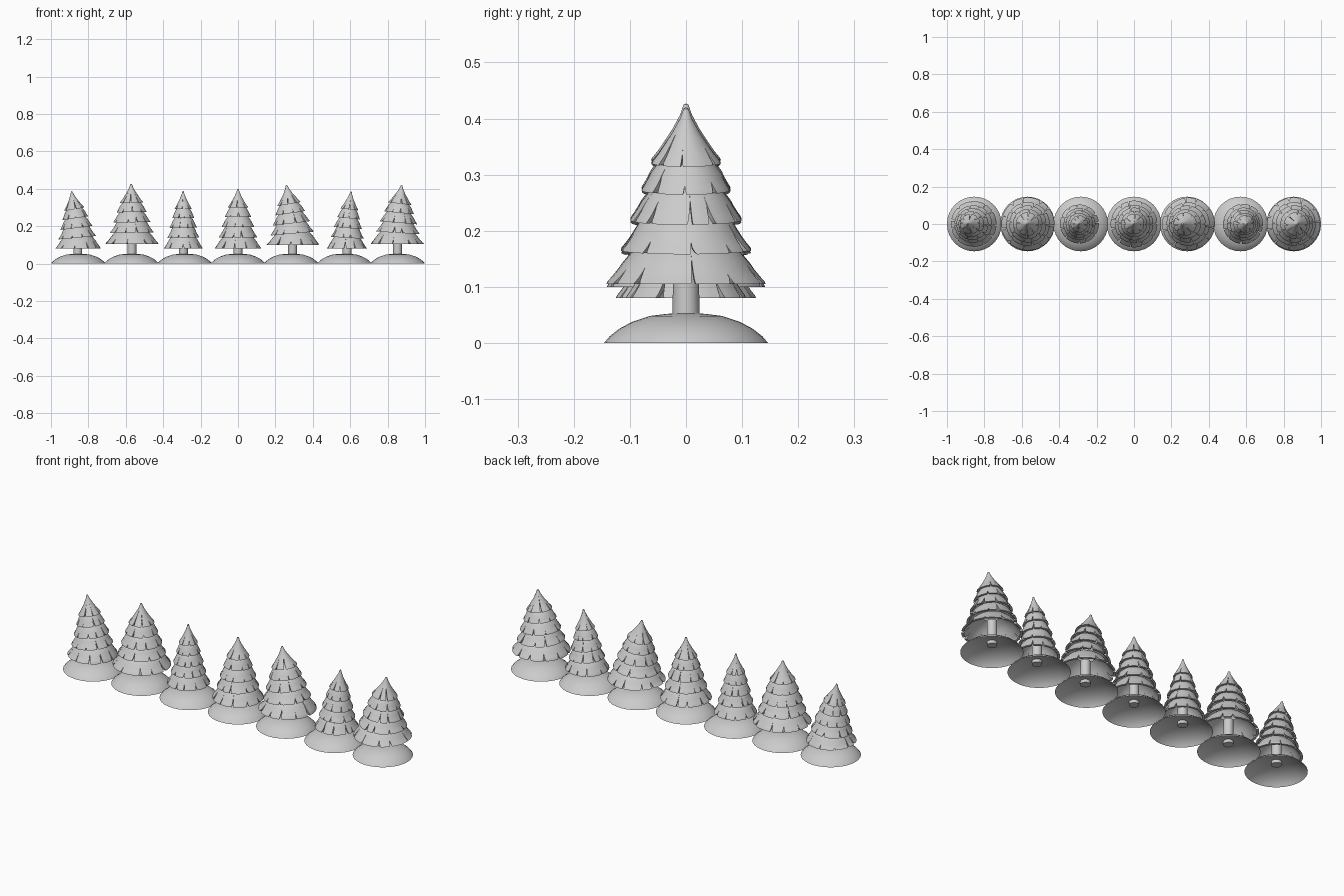
import bpy, bmesh, math, random

if "Cube" in bpy.data.objects:
    bpy.data.objects.remove(bpy.data.objects["Cube"])

random.seed(7)


def finish(bm, name):
    bmesh.ops.remove_doubles(bm, verts=bm.verts, dist=0.0003)
    bmesh.ops.recalc_face_normals(bm, faces=bm.faces)
    me = bpy.data.meshes.new(name)
    bm.to_mesh(me)
    bm.free()
    ob = bpy.data.objects.new(name, me)
    bpy.context.collection.objects.link(ob)
    bpy.ops.object.select_all(action='DESELECT')
    ob.select_set(True)
    bpy.context.view_layer.objects.active = ob
    bpy.ops.object.shade_smooth_by_angle(angle=math.radians(35))
    return ob


def lathe(name, profile, x, n=32):
    bm = bmesh.new()
    rings = [[bm.verts.new((x + r * math.cos(2 * math.pi * k / n),
                            r * math.sin(2 * math.pi * k / n), z))
              for k in range(n)] for r, z in profile]
    for a, b in zip(rings, rings[1:]):
        for k in range(n):
            bm.faces.new((a[k], a[(k + 1) % n], b[(k + 1) % n], b[k]))
    return finish(bm, name)


def skirt(name, profile, x, bend, slots, thick):
    """Flared ring of needles: petals parted by wedge slots cut up from the rim."""
    bm = bmesh.new()
    step = 2 * math.pi / slots
    cuts = []
    for k in range(slots):
        a = (k + random.uniform(-0.22, 0.22)) * step
        cuts.append((a, random.uniform(0.3, 0.7),
                     step * random.uniform(0.02, 0.15), step * random.uniform(0.02, 0.15)))
    rows = len(profile) - 1
    cols = 4
    for k in range(slots):
        a0, h0, _, w0 = cuts[k]
        a1, h1, w1, _ = cuts[(k + 1) % slots]
        if k == slots - 1:
            a1 += 2 * math.pi
        outer, inner = [], []
        for i, (r, z) in enumerate(profile):
            t = i / rows
            left = a0 + w0 * max(0, (t - h0) / (1 - h0))
            right = a1 - w1 * max(0, (t - h1) / (1 - h1))
            for grid, rr, zz in ((outer, r, z),
                                 (inner, max(r - thick, 0), z - thick * 0.4 * (1 - t))):
                line = []
                for j in range(cols + 1):
                    a = left + (right - left) * j / cols
                    line.append(bm.verts.new(bend(x, rr * math.cos(a), rr * math.sin(a), zz)))
                grid.append(line)
        for i in range(rows):
            for j in range(cols):
                for g in (outer, inner):
                    bm.faces.new((g[i][j], g[i + 1][j], g[i + 1][j + 1], g[i][j + 1]))
            # slot walls
            t = (i + 1) / rows
            for j, h in ((0, h0), (cols, h1)):
                if t > h:
                    bm.faces.new((outer[i][j], inner[i][j], inner[i + 1][j], outer[i + 1][j]))
        # rim underside
        for j in range(cols):
            bm.faces.new((outer[-1][j], outer[-1][j + 1], inner[-1][j + 1], inner[-1][j]))
    bmesh.ops.remove_doubles(bm, verts=bm.verts, dist=0.0003)
    bmesh.ops.dissolve_degenerate(bm, edges=bm.edges, dist=0.0001)
    return finish(bm, name)


# trunk x, skirt bottom z, top z, bottom radius, sideways lean of the tip
trees = [(-0.857, 0.08, 0.388, 0.122, -0.033),
         (-0.567, 0.105, 0.427, 0.142, -0.004),
         (-0.292, 0.08, 0.39, 0.104, -0.002),
         (0.0, 0.08, 0.40, 0.125, 0.0),
         (0.292, 0.10, 0.42, 0.141, -0.033),
         (0.583, 0.08, 0.387, 0.107, 0.022),
         (0.853, 0.105, 0.42, 0.142, 0.022)]
levels = [0.0, 0.19, 0.36, 0.53, 0.685, 1.0]
widths = [1.0, 0.82, 0.70, 0.56, 0.44]

for n, (x, zb, zt, rad, lean) in enumerate(trees):
    H = zt - zb

    def bend(cx, px, py, z, lean=lean, zb=zb, H=H):
        s = max(0, (z - zb) / H)
        slope = 1.5 * lean * s ** 0.5 / H
        return (cx + px + lean * s ** 1.5, py, z - px * slope * 1.3)

    # snow mound, an open shell
    lathe(f"mound_{n}", [(0.146, 0), (0.136, 0.012), (0.118, 0.026), (0.095, 0.038),
                         (0.065, 0.048), (0.033, 0.052), (0.0, 0.053)],
          (n - 3) * 0.2847)
    # trunk
    lathe(f"trunk_{n}", [(0, 0.036), (0.024, 0.036), (0.023, zb + 0.06), (0, zb + 0.065)], x, 20)
    # needle tiers
    for i in range(5):
        r = rad * widths[i]
        z0 = zb + H * levels[i]
        if i < 4:
            z1 = zb + H * levels[i + 1]
            d = z1 - z0
            r1 = rad * widths[i + 1]
            prof = [(r1 * 0.45, z1 + d * 0.45), (r1 * 0.68, z1 + d * 0.2),
                    (r1 * 0.83, z1 - d * 0.05),
                    (r * 0.80, z0 + d * 0.62), (r * 0.86, z0 + d * 0.42),
                    (r * 0.93, z0 + d * 0.22), (r * 0.985, z0 + d * 0.08), (r, z0)]
        else:
            d = zt - z0
            prof = [(0, zt), (r * 0.07, zt - d * 0.025), (r * 0.17, z0 + d * 0.80),
                    (r * 0.38, z0 + d * 0.56), (r * 0.60, z0 + d * 0.35),
                    (r * 0.80, z0 + d * 0.17), (r * 0.96, z0 + d * 0.05), (r, z0)]
        skirt(f"needle_tier_{n}_{i}", prof, x, bend, (11, 10, 10, 9, 8)[i], 0.012)
